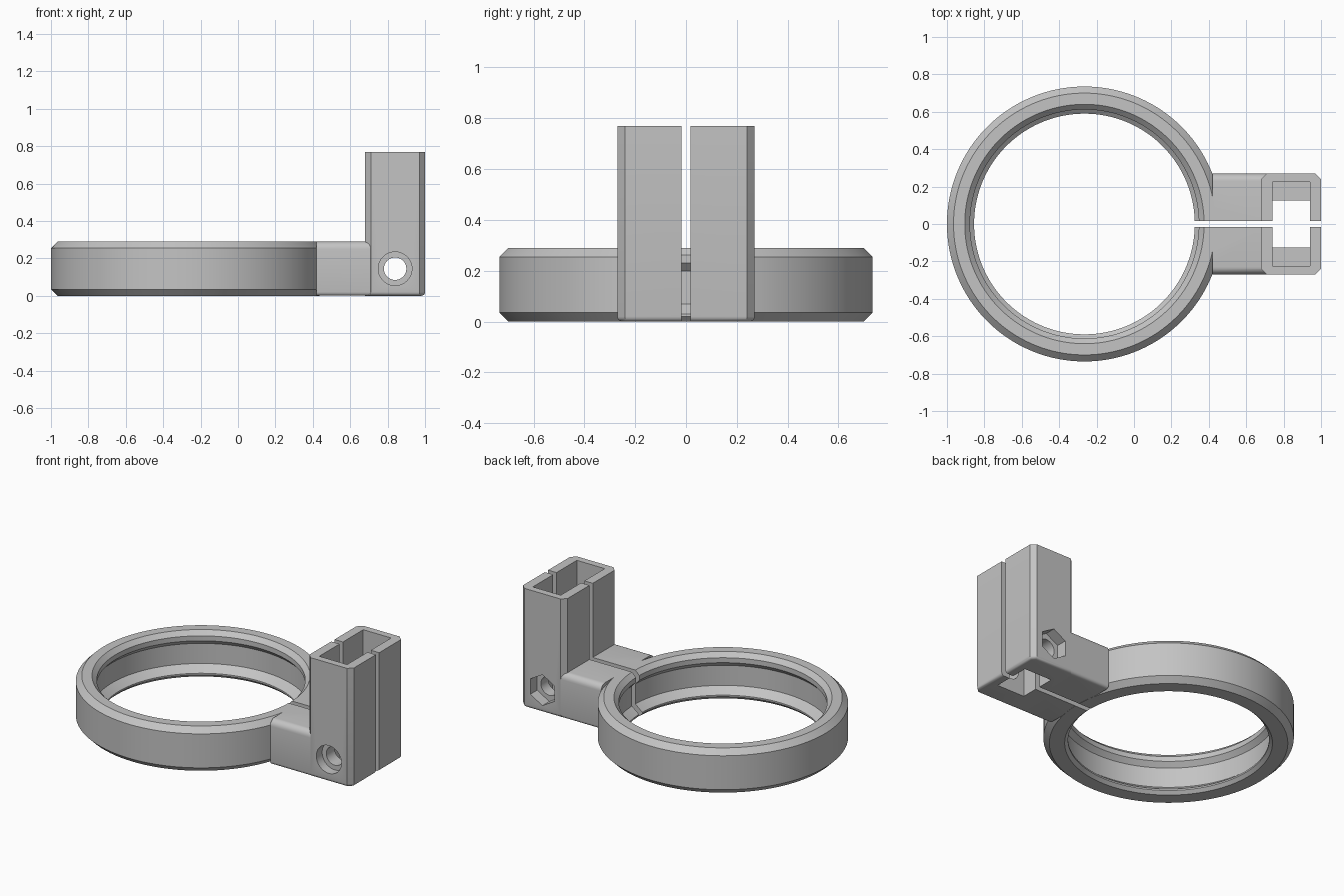
import bpy, bmesh, math
from mathutils import Matrix, Vector

if "Cube" in bpy.data.objects:
    bpy.data.objects.remove(bpy.data.objects["Cube"])

grey = bpy.data.materials.new("plain grey")
grey.diffuse_color = (0.55, 0.55, 0.55, 1)
grey.use_nodes = True
grey.node_tree.nodes["Principled BSDF"].inputs["Base Color"].default_value = grey.diffuse_color


def finish(bm, name):
    bmesh.ops.recalc_face_normals(bm, faces=bm.faces[:])
    me = bpy.data.meshes.new(name)
    bm.to_mesh(me)
    bm.free()
    me.materials.append(grey)
    ob = bpy.data.objects.new(name, me)
    bpy.context.collection.objects.link(ob)
    return ob


def box(name, x0, x1, y0, y1, z0, z1, bevels=()):
    """Box; each bevel is (edge test on midpoint and direction, size, segments)."""
    bm = bmesh.new()
    size = Vector((x1 - x0, y1 - y0, z1 - z0))
    mid = Vector((x0 + x1, y0 + y1, z0 + z1)) / 2
    bmesh.ops.create_cube(bm, size=1, matrix=Matrix.Translation(mid) @ Matrix.Diagonal((*size, 1)))
    for test, width, segs in bevels:
        edges = []
        for e in bm.edges:
            a, b = (v.co for v in e.verts)
            if test((a + b) / 2, (b - a).normalized()):
                edges.append(e)
        bmesh.ops.bevel(bm, geom=edges, offset=width, segments=segs, profile=0.5,
                        affect='EDGES', clamp_overlap=True)
    return finish(bm, name)


def bore(name, radius, sides, y0, y1, turn=0.0):
    """Prism along y through the bolt position."""
    bm = bmesh.new()
    m = (Matrix.Translation((0.84, (y0 + y1) / 2, 0.145))
         @ Matrix.Rotation(math.pi / 2, 4, 'X') @ Matrix.Rotation(turn, 4, 'Z'))
    bmesh.ops.create_cone(bm, cap_ends=True, segments=sides, radius1=radius,
                          radius2=radius, depth=y1 - y0, matrix=m)
    return finish(bm, name)


def lathe(name, profile, cx, steps):
    """Closed (radius, z) profile turned about a vertical axis at x = cx."""
    bm = bmesh.new()
    rings = []
    for i in range(steps):
        t = 2 * math.pi * (i + 0.5) / steps
        rings.append([bm.verts.new((cx + r * math.cos(t), r * math.sin(t), z)) for r, z in profile])
    n = len(profile)
    for i in range(steps):
        a, b = rings[i], rings[(i + 1) % steps]
        for j in range(n):
            k = (j + 1) % n
            bm.faces.new((a[j], b[j], b[k], a[k]))
    return finish(bm, name)


# ring with chamfered rim and inner groove
ring = lathe("split_clamp", [
    (0.70, 0), (0.735, 0.035), (0.735, 0.255), (0.70, 0.29),
    (0.64, 0.29), (0.612, 0.262), (0.612, 0.23), (0.64, 0.20),
    (0.64, 0.07), (0.59, 0.03), (0.59, 0.02), (0.61, 0)], -0.265, 144)

# arm with rounded long edges
arm = box("arm", 0.42, 0.73, -0.2695, 0.2695, 0.0005, 0.29, [
    (lambda m, d: abs(d.x) > 0.9 and m.z > 0.2, 0.04, 6),
    (lambda m, d: abs(d.x) > 0.9 and m.z < 0.001, 0.02, 4)])

# tower with chamfered corners and softened foot
tower = box("tower", 0.68, 1.0, -0.27, 0.27, 0, 0.77, [
    (lambda m, d: abs(d.z) > 0.9, 0.03, 1),
    (lambda m, d: abs(d.z) < 0.1 and m.z < 0.001 and m.x > 0.7, 0.02, 4)])

# socket, slit and bolt cutters
cutters = [
    box("socket_cut", 0.74, 0.94, -0.225, 0.225, 0.29, 1.0),
    box("socket_foot_cut", 0.74, 0.94, -0.125, 0.125, -0.2, 0.5),
    box("slit_cut", 0.1, 1.2, -0.017, 0.017, -0.2, 1.0),
    bore("bolt_cut", 0.06, 40, -0.5, 0.5),
    bore("bolt_head_cut", 0.09, 40, -0.5, -0.21),
    bore("nut_cut", 0.10, 6, 0.20, 0.5),
]

# join the parts, then cut
for other in [arm, tower] + cutters:
    mod = ring.modifiers.new("join_or_cut", 'BOOLEAN')
    mod.operation = 'DIFFERENCE' if other in cutters else 'UNION'
    mod.solver = 'EXACT'
    mod.object = other
bpy.context.view_layer.update()
ev = ring.evaluated_get(bpy.context.evaluated_depsgraph_get())
result = bpy.data.meshes.new_from_object(ev)
ring.modifiers.clear()
ring.data = result
for ob in [arm, tower] + cutters:
    bpy.data.objects.remove(ob)

# smooth curved faces, keep edges sharp
result.materials.clear()
result.materials.append(grey)
for p in result.polygons:
    p.material_index = 0
bpy.ops.object.select_all(action='DESELECT')
ring.select_set(True)
bpy.context.view_layer.objects.active = ring
bpy.ops.object.shade_smooth_by_angle(angle=math.radians(30))
